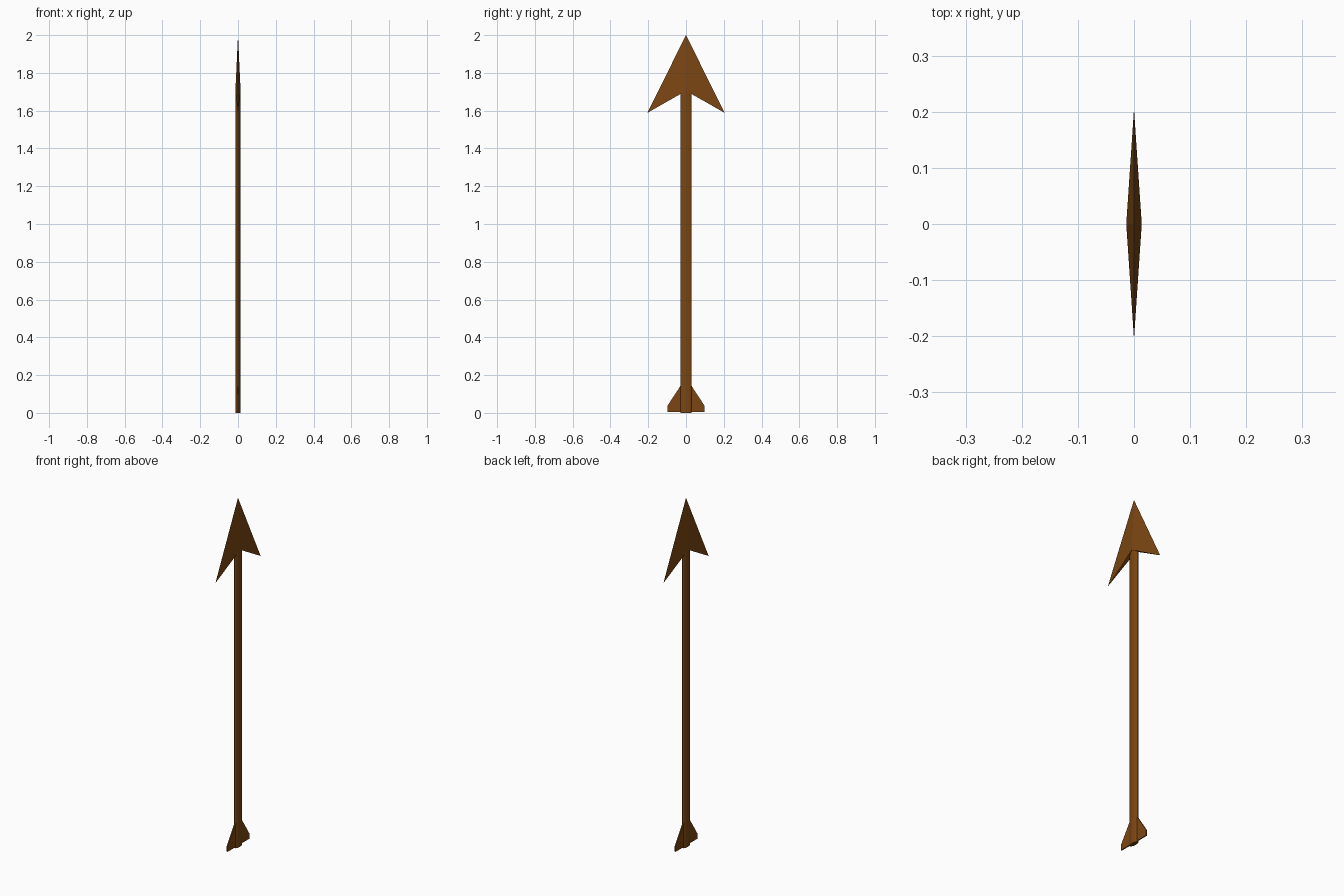
import bpy, bmesh, math

if "Cube" in bpy.data.objects:
    bpy.data.objects.remove(bpy.data.objects["Cube"])

wood = bpy.data.materials.new("brown")
wood.diffuse_color = (0.2, 0.062, 0.006, 1)
wood.use_nodes = True
wood.node_tree.nodes["Principled BSDF"].inputs["Base Color"].default_value = wood.diffuse_color


def add_object(name, bm):
    bmesh.ops.recalc_face_normals(bm, faces=bm.faces)
    mesh = bpy.data.meshes.new(name)
    bm.to_mesh(mesh)
    bm.free()
    mesh.materials.append(wood)
    obj = bpy.data.objects.new(name, mesh)
    bpy.context.collection.objects.link(obj)
    return obj


# Shaft: flattened faceted rod from the ground up into the head
bm = bmesh.new()
bmesh.ops.create_cone(bm, cap_ends=True, segments=12, radius1=1, radius2=1, depth=1)
for v in bm.verts:
    v.co = (v.co.x * 0.0125, v.co.y * 0.03, (v.co.z + 0.5) * 1.71)
add_object("shaft", bm)

# Arrowhead: ridged blade, thin at the barbs and tip, notched underneath
bm = bmesh.new()
tip = bm.verts.new((0, 0, 2))
ridges = [bm.verts.new((s * 0.0138, 0, 1.705)) for s in (-1, 1)]
for s in (-1, 1):
    barb = bm.verts.new((0, s * 0.205, 1.588))
    for ridge in ridges:
        bm.faces.new((tip, barb, ridge))
    bm.faces.new((barb, *ridges))
add_object("arrowhead", bm)

# Fins: one thin plate on each side of the tail
profile = [(0.02, 0.155), (0.03, 0.142), (0.098, 0.038), (0.098, 0.006), (0.02, 0.006)]
for s, side in ((-1, "left"), (1, "right")):
    bm = bmesh.new()
    rings = [[bm.verts.new((x, s * y, z)) for y, z in profile] for x in (-0.003, 0.003)]
    for ring in rings:
        bm.faces.new(ring)
    for i in range(len(profile)):
        j = (i + 1) % len(profile)
        bm.faces.new((rings[0][i], rings[0][j], rings[1][j], rings[1][i]))
    add_object("fin_" + side, bm)
